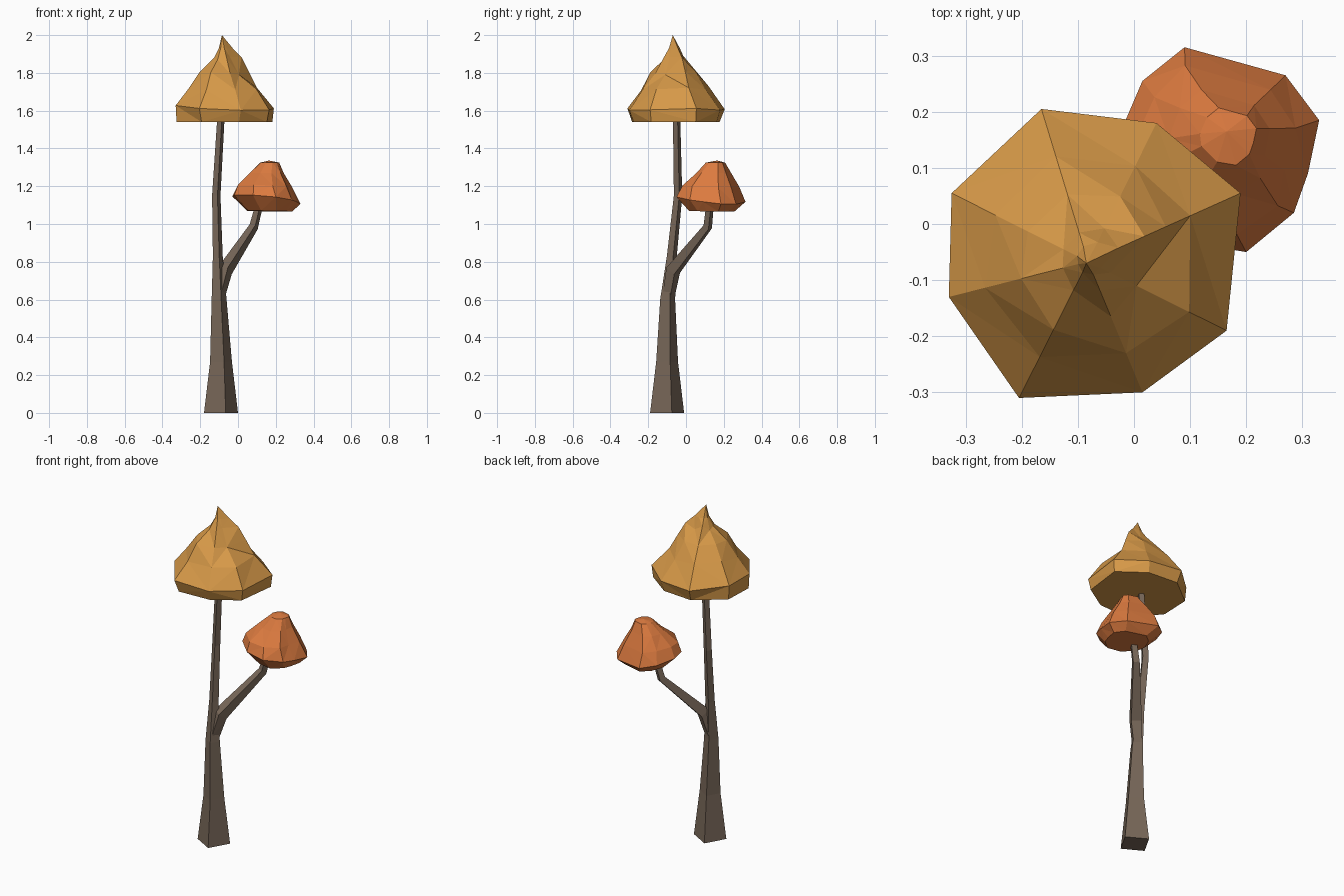
import bpy, bmesh, math, random
from mathutils import Vector

if "Cube" in bpy.data.objects:
    bpy.data.objects.remove(bpy.data.objects["Cube"])

random.seed(4)


def material(name, rgb):
    m = bpy.data.materials.new(name)
    m.diffuse_color = (*rgb, 1)
    m.use_nodes = True
    m.node_tree.nodes["Principled BSDF"].inputs["Base Color"].default_value = m.diffuse_color
    return m


BARK = material("brown bark", (0.185, 0.135, 0.098))
GOLD = material("golden foliage", (0.68, 0.32, 0.065))
RUST = material("orange foliage", (0.71, 0.195, 0.05))


def loft(name, rings, mat, tip=None):
    """Bridge rings of points into a closed faceted skin; tip closes the top to a point."""
    bm = bmesh.new()
    vs = [[bm.verts.new(p) for p in ring] for ring in rings]
    n = len(vs[0])
    for a, b in zip(vs, vs[1:]):
        for i in range(n):
            j = (i + 1) % n
            bm.faces.new((a[i], a[j], b[j], b[i]))
    bm.faces.new(vs[0])
    if tip:
        t = bm.verts.new(tip)
        for i in range(n):
            bm.faces.new((vs[-1][i], vs[-1][(i + 1) % n], t))
    else:
        bm.faces.new(vs[-1])
    bmesh.ops.recalc_face_normals(bm, faces=bm.faces)
    bmesh.ops.triangulate(bm, faces=[f for f in bm.faces if len(f.verts) == 4])
    me = bpy.data.meshes.new(name)
    bm.to_mesh(me)
    bm.free()
    me.materials.append(mat)
    ob = bpy.data.objects.new(name, me)
    bpy.context.collection.objects.link(ob)
    return ob


def stem(name, path):
    """Four-sided tapering stem along (x, y, z, radius) points."""
    pts = [Vector(p[:3]) for p in path]
    rings = []
    for k, p in enumerate(pts):
        tangent = pts[min(k + 1, len(pts) - 1)] - pts[max(k - 1, 0)]
        q = Vector((0, 0, 1)).rotation_difference(tangent)
        ring = []
        for i in range(4):
            a = math.radians(-74.5 + 90 * i)
            ring.append(p + q @ (path[k][3] * Vector((math.cos(a), math.sin(a), 0))))
        rings.append(ring)
    return loft(name, rings, BARK)


# Trunk and side branch
stem("trunk", [(-.09, -.10, 0, .0934), (-.09, -.10, .27, .060), (-.10, -.097, .60, .041),
               (-.107, -.075, .83, .027), (-.115, -.042, 1.15, .023), (-.09, -.05, 1.57, .020)])
stem("branch", [(-.098, -.09, .63, .034), (-.068, -.068, .755, .041),
                (.083, .115, .985, .025), (.112, .127, 1.10, .021)])

# Large crown: measured rim outline scaled per level and direction, ending in a peak
rim = [(-.165, .205), (.04, .18), (.19, .055), (.165, -.19),
       (.015, -.30), (-.205, -.31), (-.33, -.13), (-.325, .055)]
levels = [  # height, then outline scale for each direction
    (1.54, [.90, .93, .97, .95, .90, .90, .98, .97]),
    (1.615, [1] * 8),
    (1.72, [.69, .69, .67, .73, .70, .70, .74, .68]),
    (1.80, [.44, .47, .51, .35, .42, .50, .48, .44]),
    (1.88, [.19, .24, .37, .16, .22, .21, .18, .18]),
    (1.93, [.10, .14, .20, .09, .10, .08, .07, .08]),
]
c = Vector((-.082, -.067))
rings = []
for z, scales in levels:
    ring = []
    for (x, y), s in zip(rim, scales):
        p = c + s * (Vector((x, y)) - c)
        dz = random.uniform(-.015, .015) if 1.6 < z < 1.9 else 0
        ring.append((p.x, p.y, z + dz))
    rings.append(ring)
loft("large_crown", rings, GOLD, (-.085, -.07, 2.0))

# Small crown: tilted rim, tucked base and blunt top
rim = [(.09, .315), (.27, .265), (.33, .185), (.31, .09), (.285, .02),
       (.20, -.05), (.08, -.03), (-.02, .07), (-.03, .15), (.015, .255)]
levels = [  # height, outline scale, centre, share of rim tilt
    (1.068, .66, (.178, .158), .1), (1.13, 1, (.165, .165), 1),
    (1.20, .80, (.155, .155), .3), (1.27, .52, (.16, .16), 0),
    (1.325, .28, (.172, .165), 0),
]
rings = []
for z, s, (cx, cy), tilt in levels:
    ring = []
    for x, y in rim:
        k = s * (random.uniform(.93, 1.07) if s in (.80, .52) else 1)
        dz = -tilt * .1 * (x + y - .28)
        ring.append((cx + k * (x - .165), cy + k * (y - .165), z + dz))
    rings.append(ring)
loft("small_crown", rings, RUST, (.165, .165, 1.336))
